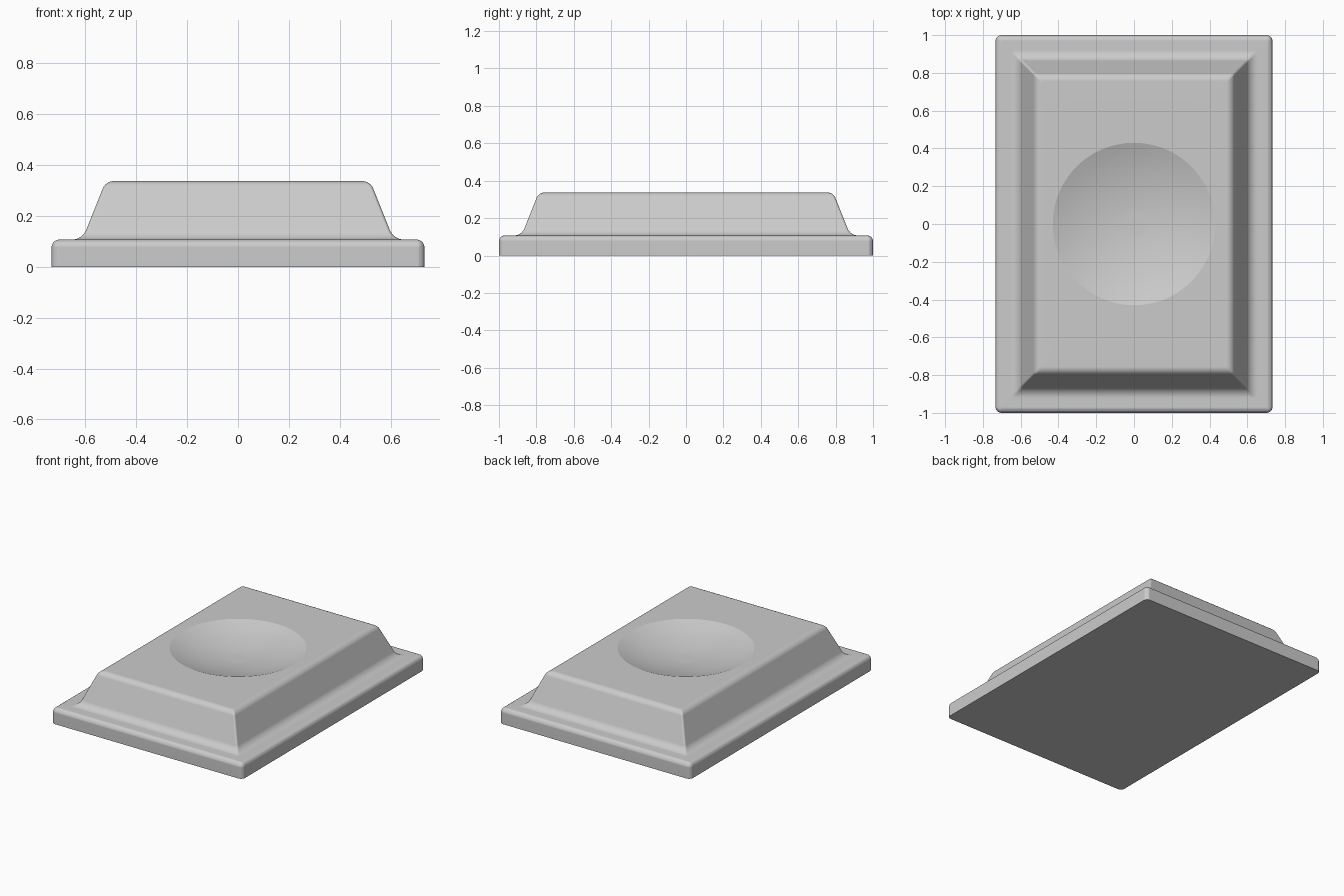
import bpy, bmesh, math
from mathutils import Vector

cube = bpy.data.objects.get("Cube")
if cube:
    bpy.data.objects.remove(cube, do_unlink=True)

HALF_X, HALF_Y, TOP = 0.733, 1.0, 0.337
DISH_R, DISH_DEPTH = 0.43, 0.078

# One plain grey material
grey = bpy.data.materials.new("plain grey")
grey.use_nodes = True
colour = (0.6, 0.6, 0.6, 1)
grey.diffuse_color = colour
grey.node_tree.nodes["Principled BSDF"].inputs["Base Color"].default_value = colour


def fillet(before, corner, after, radius, steps=6):
    """Points of an arc that rounds a profile corner."""
    u, v = (before - corner).normalized(), (after - corner).normalized()
    half = u.angle(v) / 2
    centre = corner + (u + v).normalized() * radius / math.sin(half)
    reach = radius / math.tan(half)
    a, b = corner + u * reach - centre, corner + v * reach - centre
    return [centre + a.lerp(b, i / steps).normalized() * radius
            for i in range(steps + 1)]


def rounded_ring(bm, inset, z, radius, steps=5):
    """Rounded rectangle of vertices, inset from the outline."""
    ring = []
    for q, (sx, sy) in enumerate([(1, 1), (-1, 1), (-1, -1), (1, -1)]):
        cx, cy = HALF_X - inset - radius, HALF_Y - inset - radius
        for i in range(steps + 1):
            t = math.pi / 2 * (q + i / steps)
            ring.append(bm.verts.new((sx * cx + radius * math.cos(t),
                                      sy * cy + radius * math.sin(t), z)))
    return ring


def skin(bm, lower, upper):
    """Quads between two rings of equal length."""
    n = len(lower)
    for i in range(n):
        j = (i + 1) % n
        bm.faces.new((lower[i], lower[j], upper[j], upper[i]))


def ring_edges(bm, ring):
    return [bm.edges.get((ring[i - 1], ring[i])) for i in range(len(ring))]


# Side profile as (inset, height): plinth edge, foot fillet, sloped wall, top edge
path = [Vector(p) for p in [(0, 0), (0, 0.107), (0.121, 0.107), (0.213, TOP), (0.4, TOP)]]
profile = [path[0]]
for k, radius in enumerate([0.03, 0.06, 0.045], start=1):
    profile += fillet(path[k - 1], path[k], path[k + 1], radius)

bm = bmesh.new()
rings = [rounded_ring(bm, p.x, p.y, max(0.03 - p.x, 0.012)) for p in profile]
for lower, upper in zip(rings, rings[1:]):
    skin(bm, lower, upper)
bm.faces.new(list(reversed(rings[0])))

# Shallow spherical dish in the top
sphere_r = (DISH_R ** 2 + DISH_DEPTH ** 2) / (2 * DISH_DEPTH)
centre_z = TOP - DISH_DEPTH + sphere_r
rim_angle = math.asin(DISH_R / sphere_r)
dish = []
for k in range(10, 0, -1):
    a = rim_angle * k / 10
    dish.append([bm.verts.new((sphere_r * math.sin(a) * math.cos(math.tau * i / 72),
                               sphere_r * math.sin(a) * math.sin(math.tau * i / 72),
                               centre_z - sphere_r * math.cos(a))) for i in range(72)])
for outer, inner in zip(dish, dish[1:]):
    skin(bm, outer, inner)
bm.faces.new(dish[-1])

# Flat top around the dish
bmesh.ops.triangle_fill(bm, use_beauty=True, normal=(0, 0, 1),
                        edges=ring_edges(bm, rings[-1]) + ring_edges(bm, dish[0]))
bmesh.ops.recalc_face_normals(bm, faces=bm.faces[:])

mesh = bpy.data.meshes.new("dished_block")
bm.to_mesh(mesh)
bm.free()
mesh.materials.append(grey)
block = bpy.data.objects.new("dished_block", mesh)
bpy.context.collection.objects.link(block)

# Smooth fillets with crisp rim and base edges
bpy.context.view_layer.objects.active = block
block.select_set(True)
bpy.ops.object.shade_smooth_by_angle(angle=math.radians(17))
weighted = block.modifiers.new("even_flats", 'WEIGHTED_NORMAL')
weighted.keep_sharp = True
